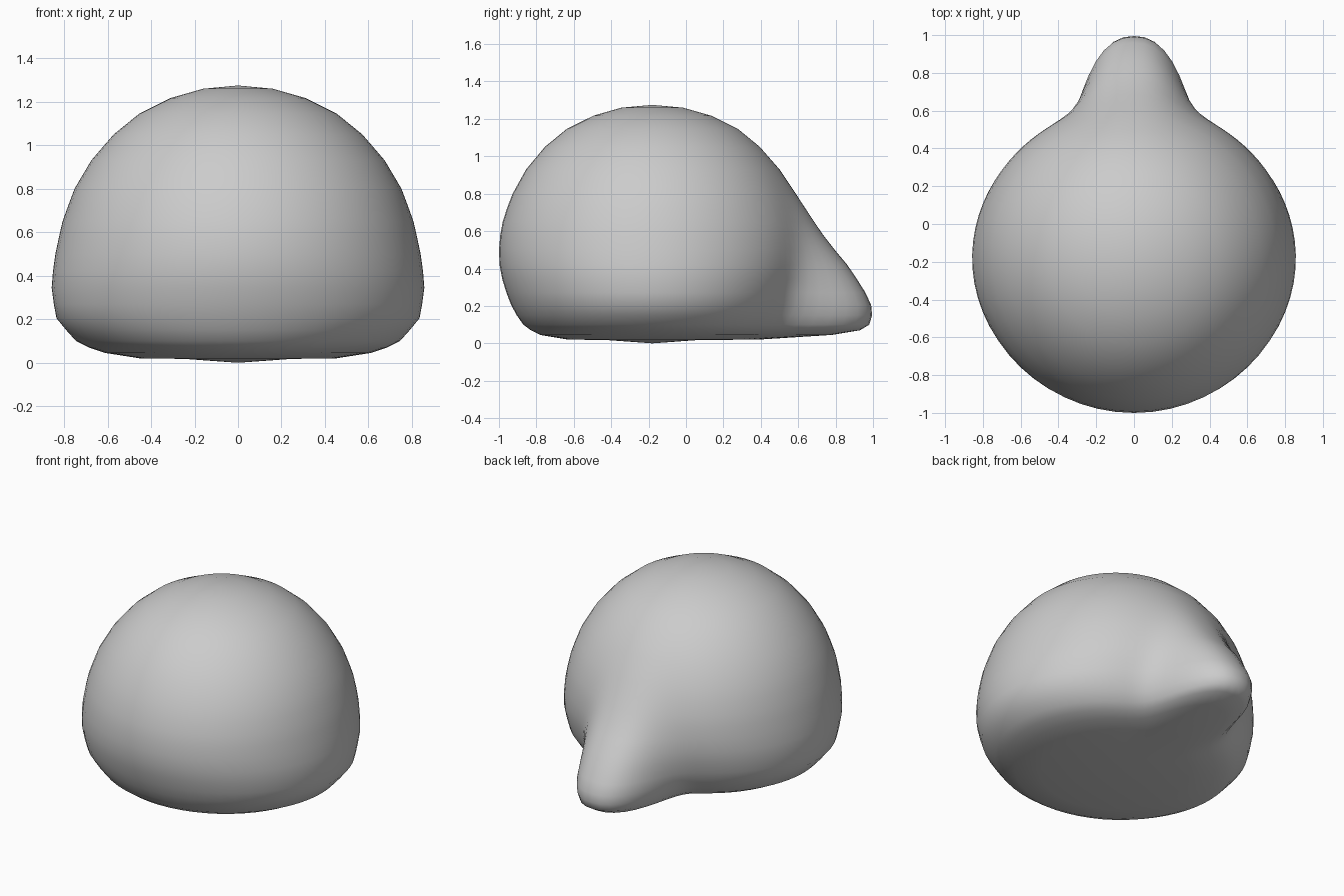
import bpy, bmesh, math

if "Cube" in bpy.data.objects:
    bpy.data.objects.remove(bpy.data.objects["Cube"])

# Horizontal sections: height, half width, half depth, tail length beyond the dome
SECTIONS = [
    (0.018, 0.25, 0.25, 0.0), (0.02, 0.45, 0.45, 0.12), (0.045, 0.61, 0.60, 0.36),
    (0.07, 0.685, 0.65, 0.46), (0.10, 0.745, 0.69, 0.47), (0.15, 0.79, 0.725, 0.45),
    (0.205, 0.835, 0.755, 0.415), (0.27, 0.847, 0.78, 0.36), (0.345, 0.857, 0.803, 0.29),
    (0.42, 0.851, 0.817, 0.225), (0.50, 0.84, 0.82, 0.155), (0.58, 0.823, 0.813, 0.10),
    (0.65, 0.807, 0.80, 0.065), (0.725, 0.78, 0.776, 0.04), (0.80, 0.752, 0.747, 0.02),
    (0.93, 0.675, 0.675, 0.005), (1.05, 0.572, 0.575, 0.0), (1.147, 0.452, 0.457, 0.0),
    (1.217, 0.31, 0.315, 0.0), (1.26, 0.16, 0.165, 0.0),
]
CENTRE_Y = -0.18
SEGMENTS = 80


def section(bm, z, rx, ry, tail):
    ring = []
    for i in range(SEGMENTS):
        # angles crowd together around the tail at the back
        u = 2 * math.pi * i / SEGMENTS - math.pi
        t = u - 0.45 * math.sin(u)
        f = 1 + tail / ry * math.exp(-(abs(t) / 0.28) ** 2.4)
        ring.append(bm.verts.new((rx * math.sin(t) * f, CENTRE_Y + ry * math.cos(t) * f, z)))
    return ring


# Dome body with its blended pointed tail
bm = bmesh.new()
rings = [section(bm, *s) for s in SECTIONS]
bottom = bm.verts.new((0, CENTRE_Y, 0))
top = bm.verts.new((0, CENTRE_Y, 1.275))
for i in range(SEGMENTS):
    j = (i + 1) % SEGMENTS
    for a, b in zip(rings, rings[1:]):
        bm.faces.new((a[i], a[j], b[j], b[i]))
    bm.faces.new((bottom, rings[0][j], rings[0][i]))
    bm.faces.new((top, rings[-1][i], rings[-1][j]))
bmesh.ops.recalc_face_normals(bm, faces=bm.faces)
for face in bm.faces:
    face.smooth = True
mesh = bpy.data.meshes.new("tailed_dome_body")
bm.to_mesh(mesh)
bm.free()
body = bpy.data.objects.new("tailed_dome_body", mesh)
bpy.context.collection.objects.link(body)
